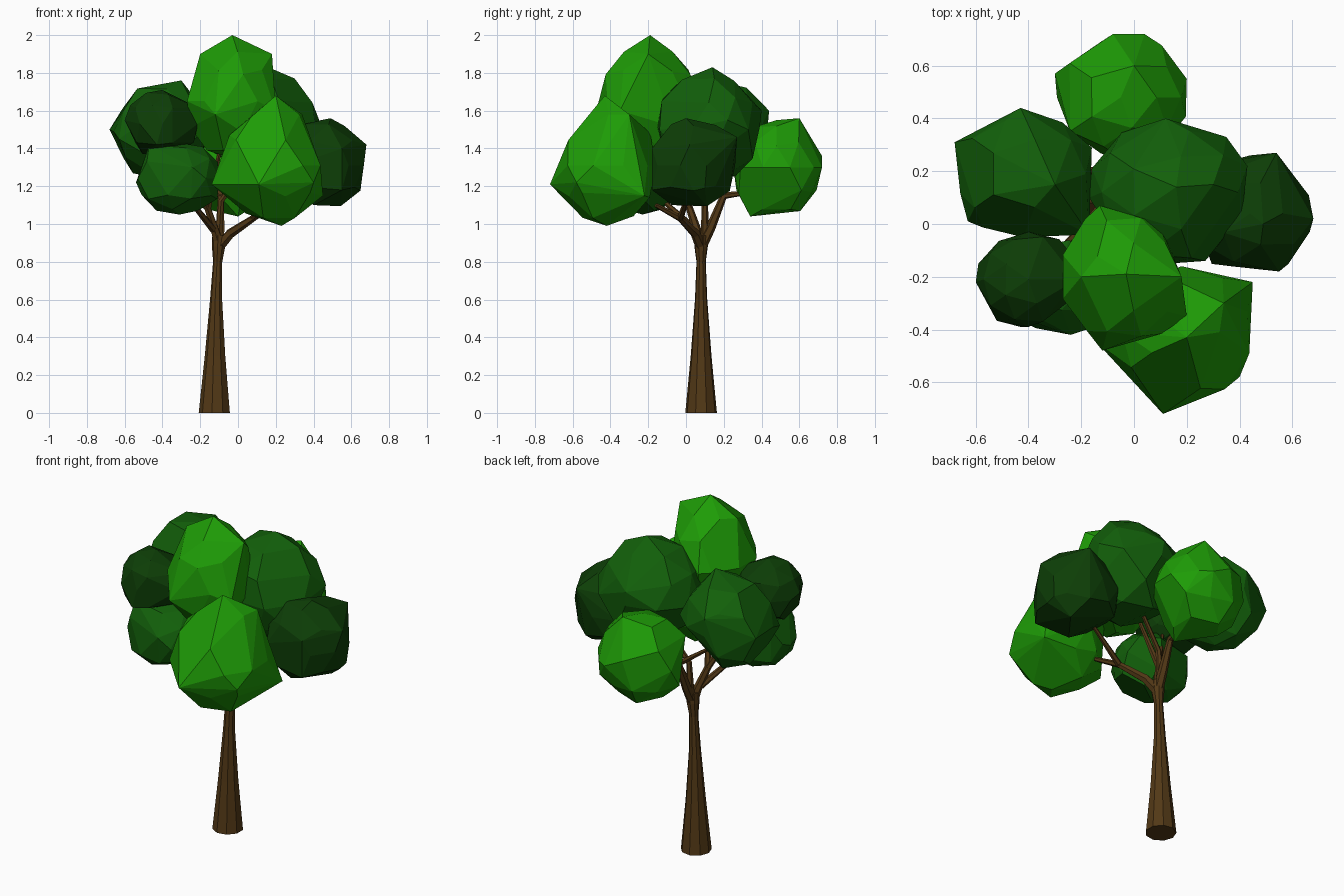
import bpy, bmesh, math, random
from mathutils import Vector

if "Cube" in bpy.data.objects:
    bpy.data.objects.remove(bpy.data.objects["Cube"])

random.seed(11)


def material(name, rgb):
    m = bpy.data.materials.new(name)
    m.diffuse_color = (*rgb, 1)
    m.use_nodes = True
    m.node_tree.nodes["Principled BSDF"].inputs["Base Color"].default_value = m.diffuse_color
    return m


BRIGHT = material("bright_leaf", (0.013, 0.33, 0.002))
MID = material("mid_leaf", (0.006, 0.115, 0.003))
DARK = material("dark_leaf", (0.004, 0.048, 0.002))
BARK = material("bark", (0.085, 0.04, 0.008))


def finish(bm, name, mat):
    bmesh.ops.recalc_face_normals(bm, faces=bm.faces)
    me = bpy.data.meshes.new(name)
    bm.to_mesh(me)
    bm.free()
    me.materials.append(mat)
    ob = bpy.data.objects.new(name, me)
    bpy.context.collection.objects.link(ob)


# Leaf clump: hull of sparse jittered ellipsoid points plus its most prominent corners
def clump(name, mat, centre, radii, corners):
    bm = bmesh.new()
    bmesh.ops.create_icosphere(bm, subdivisions=2, radius=1)
    dirs = [v.co.copy() for v in bm.verts]
    bm.clear()
    for d in random.sample(dirs, 30):
        k = random.uniform(1.0, 1.09)
        d = [max(-1, min(1, a * k)) for a in d]
        bm.verts.new([c + a * r for c, a, r in zip(centre, d, radii)])
    for c in corners:
        bm.verts.new(c)
    bmesh.ops.convex_hull(bm, input=bm.verts[:])
    loose = [v for v in bm.verts if not v.link_faces]
    bmesh.ops.delete(bm, geom=loose, context='VERTS')
    bmesh.ops.dissolve_limit(bm, angle_limit=math.radians(9), verts=bm.verts[:], edges=bm.edges[:])
    finish(bm, name, mat)


clump("crown_top", BRIGHT, (-.04, -.2, 1.65), (.23, .25, .3),
      [(-.03, -.19, 2.0), (-.2, -.2, 1.9), (.18, -.2, 1.9), (-.12, -.48, 1.58), (.2, -.35, 1.6), (-.13, .07, 1.65)])
clump("crown_front", BRIGHT, (.18, -.41, 1.31), (.26, .25, .3),
      [(.2, -.43, 1.68), (.11, -.72, 1.21), (.4, -.58, 1.22), (.45, -.22, 1.15), (.23, -.42, .99),
       (-.14, -.45, 1.21), (.34, -.3, 1.58)])
clump("crown_middle", MID, (.13, .12, 1.51), (.29, .27, .29),
      [(.16, .14, 1.83), (.3, .15, 1.77), (.35, .33, 1.5), (.43, .22, 1.55), (.27, -.14, 1.5),
       (-.17, .1, 1.5), (.12, .4, 1.6)])
clump("crown_left", MID, (-.42, .19, 1.49), (.25, .24, .25),
      [(-.68, .31, 1.5), (-.43, .44, 1.6), (-.16, .29, 1.5), (-.63, .01, 1.45), (-.17, -.04, 1.5), (-.3, .15, 1.76)])
clump("crown_right", DARK, (.44, .04, 1.31), (.23, .22, .24),
      [(.49, 0, 1.56), (.54, .27, 1.46), (.68, .02, 1.42), (.65, .1, 1.19), (.55, -.18, 1.4), (.55, -.18, 1.18)])
clump("crown_back", BRIGHT, (-.05, .48, 1.3), (.25, .23, .25),
      [(-.3, .57, 1.3), (-.08, .72, 1.36), (.04, .72, 1.3), (.2, .55, 1.3), (0, .6, 1.56), (0, .34, 1.04)])
clump("crown_left_small", DARK, (-.4, -.21, 1.53), (.19, .18, .18), [(-.6, -.22, 1.55), (-.43, -.39, 1.42)])
clump("crown_front_low", MID, (-.31, -.23, 1.24), (.22, .19, .19),
      [(-.54, -.22, 1.22), (-.47, -.3, 1.42), (-.24, -.42, 1.3)])


# Tapered tube along a short path of (x, y, z, radius)
def limb(name, path, sides):
    bm = bmesh.new()
    pts = [Vector(p[:3]) for p in path]
    rings = []
    for i, p in enumerate(pts):
        d = pts[min(i + 1, len(pts) - 1)] - pts[max(i - 1, 0)]
        if p.z == 0:
            d = Vector((0, 0, 1))
        q = Vector((0, 0, 1)).rotation_difference(d)
        ring = []
        for k in range(sides):
            a = 2 * math.pi * (k + .5) / sides
            ring.append(bm.verts.new(p + q @ Vector((math.cos(a), math.sin(a), 0)) * path[i][3]))
        rings.append(ring)
    for a, b in zip(rings, rings[1:]):
        for k in range(sides):
            n = (k + 1) % sides
            bm.faces.new((a[k], a[n], b[n], b[k]))
    bm.faces.new(rings[0])
    bm.faces.new(rings[-1])
    finish(bm, name, BARK)


# Trunk, three main branches and their twigs
limb("trunk", [(-.123, .08, 0, .085), (-.12, .08, .3, .056), (-.115, .08, .6, .033),
               (-.107, .08, .8, .025), (-.102, .08, .88, .036), (-.098, .08, .94, .038)], 9)
fork = (-.1, .08, .88, .03)
back_end = (-.09, .2, 1.15, .018)
right_end = (.08, -.03, 1.03, .018)
left_end = (-.16, .02, 1.08, .019)
branches = {
    "back_branch": [fork, (-.095, .13, .98, .026), back_end],
    "back_twig": [back_end, (-.06, .36, 1.17, .01)],
    "left_twig": [back_end, (-.3, .2, 1.3, .01)],
    "right_branch": [fork, (-.04, .05, .95, .026), right_end],
    "front_twig": [right_end, (.14, -.16, 1.1, .012)],
    "right_twig": [right_end, (.32, .02, 1.18, .01)],
    "left_branch": [fork, (-.12, .06, .96, .024), left_end],
    "front_left_twig": [(-.13, .05, .97, .02), (-.26, -.13, 1.13, .012)],
    "upper_twig": [left_end, (-.09, -.08, 1.42, .01)],
    "left_small_twig": [left_end, (-.32, -.14, 1.42, .01)],
    "middle_twig": [(-.1, .1, .94, .022), (-.09, .1, 1.12, .016), (.04, .12, 1.3, .011)],
}
for name, path in branches.items():
    limb(name, path, 6)
